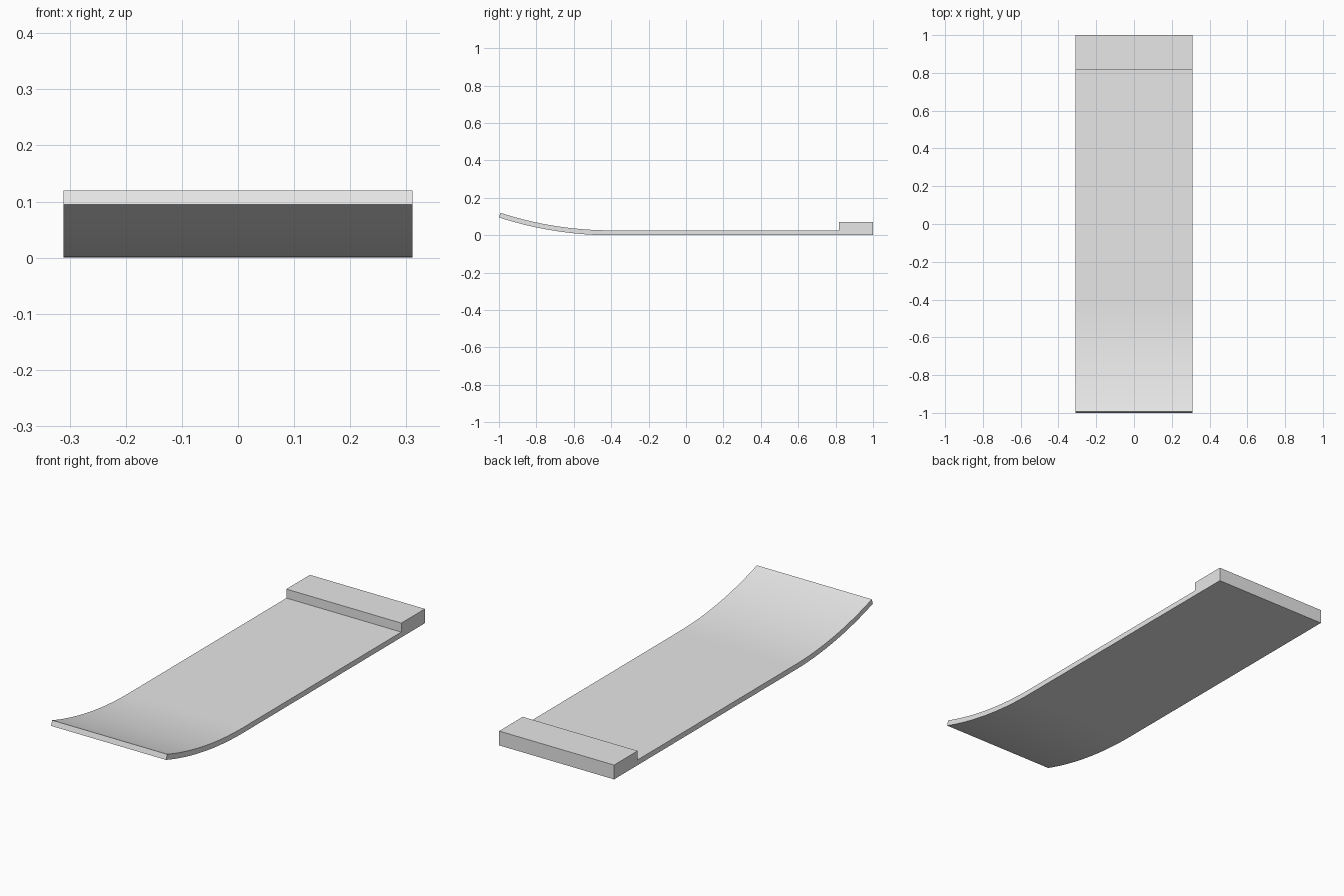
import bpy, bmesh
from math import sin, cos, asin

cube = bpy.data.objects.get("Cube")
if cube:
    bpy.data.objects.remove(cube, do_unlink=True)

HALF_WIDTH = 0.311
THICK = 0.026
BEND_Y = -0.4        # where the flat deck starts to curl up
RADIUS = 1.94        # radius of the underside of the curl
BLOCK_Y, BLOCK_TOP = 0.818, 0.07
STEPS = 24

grey = bpy.data.materials.new("light grey")
grey.use_nodes = True
colour = (0.8, 0.8, 0.8, 1)
grey.diffuse_color = colour
grey.node_tree.nodes["Principled BSDF"].inputs["Base Color"].default_value = colour


def curl(radius):
    """Arc from the flat deck out to the raised front tip."""
    end = asin((1 + BEND_Y) / RADIUS)
    angles = [end * i / STEPS for i in range(STEPS + 1)]
    return [(BEND_Y - radius * sin(a), RADIUS - radius * cos(a)) for a in angles]


# Side profile: underside, curled tip, deck top, raised rear block
profile = [(1, 0)] + curl(RADIUS) + curl(RADIUS - THICK)[::-1]
profile += [(BLOCK_Y, THICK), (BLOCK_Y, BLOCK_TOP), (1, BLOCK_TOP)]

# Extrude the profile across the width
bm = bmesh.new()
side = bm.faces.new([bm.verts.new((-HALF_WIDTH, y, z)) for y, z in profile])
new = bmesh.ops.extrude_face_region(bm, geom=[side])["geom"]
bmesh.ops.translate(bm, vec=(2 * HALF_WIDTH, 0, 0),
                    verts=[g for g in new if isinstance(g, bmesh.types.BMVert)])
bmesh.ops.recalc_face_normals(bm, faces=bm.faces)

mesh = bpy.data.meshes.new("curved_deck")
bm.to_mesh(mesh)
bm.free()
mesh.materials.append(grey)
deck = bpy.data.objects.new("curved_deck", mesh)
bpy.context.collection.objects.link(deck)

# Smooth the curl, keep the corners crisp
bpy.ops.object.select_all(action="DESELECT")
deck.select_set(True)
bpy.context.view_layer.objects.active = deck
bpy.ops.object.shade_smooth_by_angle()
